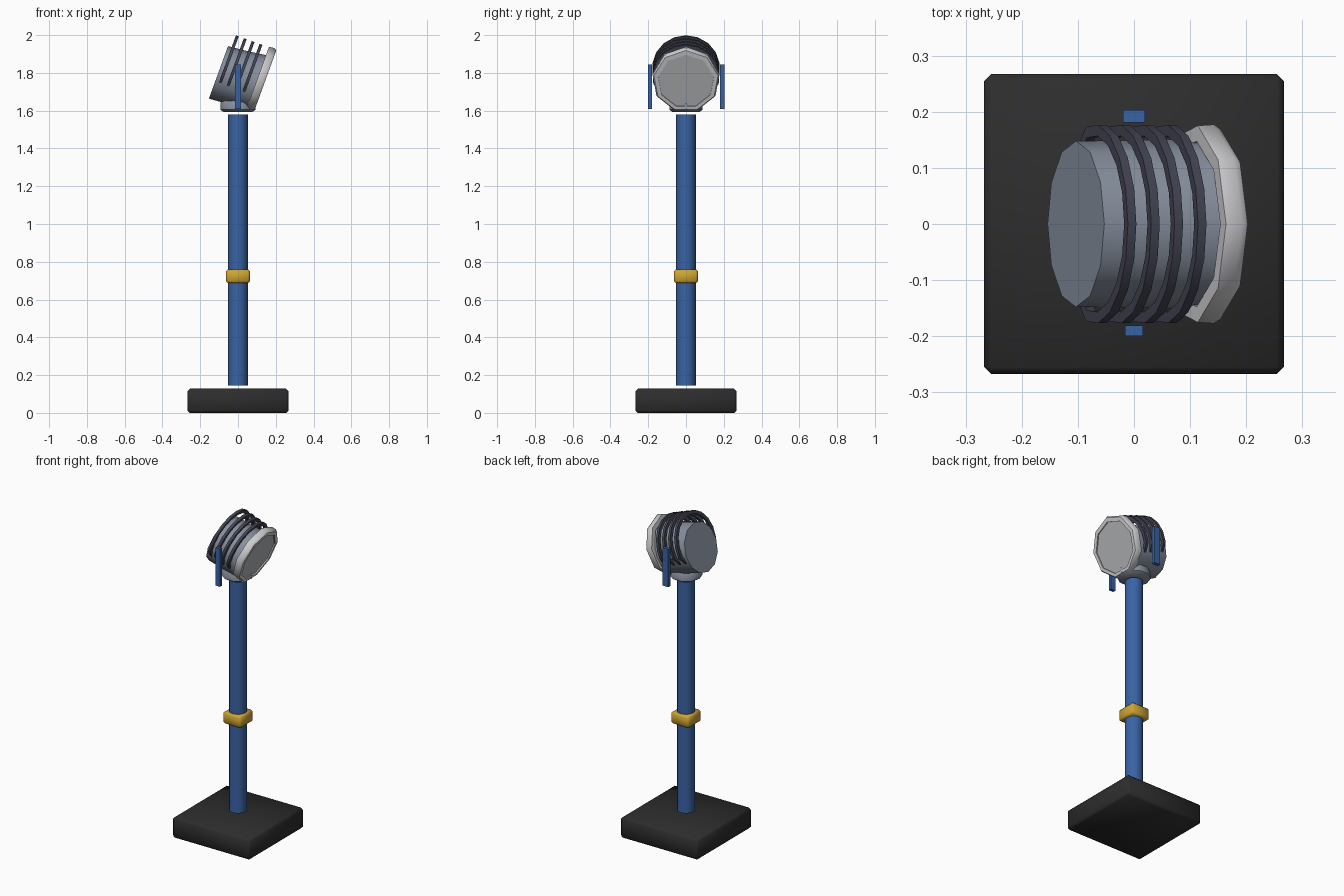
import bpy, bmesh, math
from mathutils import Vector

if "Cube" in bpy.data.objects:
    bpy.data.objects.remove(bpy.data.objects["Cube"])

def mat(name, c):
    m = bpy.data.materials.new(name)
    m.diffuse_color = (*c, 1)
    m.use_nodes = True
    m.node_tree.nodes["Principled BSDF"].inputs["Base Color"].default_value = m.diffuse_color
    return m

BLACK = mat("base black", (0.026, 0.026, 0.026))
BLUE = mat("pole blue", (0.04, 0.125, 0.37))
GOLD = mat("collar gold", (0.62, 0.38, 0.035))
GREY = mat("housing grey", (0.24, 0.275, 0.34))
SLATE = mat("fin slate", (0.055, 0.058, 0.085))
SILVER = mat("rim silver", (0.62, 0.62, 0.64))
GLASS = mat("lens grey", (0.44, 0.45, 0.47))

TILT = math.radians(20)
AXIS = Vector((math.cos(TILT), 0, -math.sin(TILT)))
UP = Vector((math.sin(TILT), 0, math.cos(TILT)))
SIDE = Vector((0, 1, 0))
HEAD = Vector((0, 0, 1.78))

def head_pt(a, r, t, u=0.0):
    """Point in the tilted head: a along the axis, r and t polar, u lifts the centre."""
    return HEAD + AXIS * a + UP * (u + r * math.cos(t)) + SIDE * (r * math.sin(t))

def upright_pt(z, r, t, u=0.0):
    return Vector((r * math.cos(t), r * math.sin(t), z))

def finish(bm, name, material, angle=40):
    bmesh.ops.recalc_face_normals(bm, faces=bm.faces)
    me = bpy.data.meshes.new(name)
    bm.to_mesh(me)
    bm.free()
    me.materials.append(material)
    ob = bpy.data.objects.new(name, me)
    bpy.context.collection.objects.link(ob)
    bpy.ops.object.select_all(action='DESELECT')
    ob.select_set(True)
    bpy.context.view_layer.objects.active = ob
    bpy.ops.object.shade_smooth_by_angle(angle=math.radians(angle))
    return ob

def loft(name, profile, n, material, pt, closed=False, start=0.0, angle=40):
    """Sweep (distance, radius, lift) rings; closed joins last ring to first."""
    bm = bmesh.new()
    rings = [[bm.verts.new(pt(p[0], p[1], start + 2 * math.pi * i / n, p[2] if len(p) > 2 else 0))
              for i in range(n)] for p in profile]
    pairs = list(zip(rings, rings[1:]))
    if closed:
        pairs.append((rings[-1], rings[0]))
    else:
        bm.faces.new(rings[0])
        bm.faces.new(rings[-1])
    for r0, r1 in pairs:
        for i in range(n):
            j = (i + 1) % n
            bm.faces.new((r0[i], r0[j], r1[j], r1[i]))
    return finish(bm, name, material, angle)

def box(name, lo, hi, material, bevel=0.0):
    bm = bmesh.new()
    bmesh.ops.create_cube(bm, size=1)
    lo, hi = Vector(lo), Vector(hi)
    for v in bm.verts:
        v.co = Vector([(l + h) / 2 + c * (h - l) for c, l, h in zip(v.co, lo, hi)])
    if bevel:
        bmesh.ops.bevel(bm, geom=bm.edges[:], offset=bevel, segments=1, affect='EDGES')
    return finish(bm, name, material, 50 if bevel else 30)

# stand: base slab, pole and clamp collar
box("base", (-0.267, -0.267, 0), (0.267, 0.267, 0.128), BLACK, 0.012)
loft("pole", [(0.145, 0.052), (1.58, 0.052)], 12, BLUE, upright_pt)
box("collar", (-0.063, -0.063, 0.687), (0.063, 0.063, 0.76), GOLD, 0.01)

# swivel knuckle under the head
loft("swivel", [(1.593, 0.075), (1.605, 0.093), (1.64, 0.093), (1.67, 0.07)], 10, GREY, upright_pt)

# yoke arms on both sides
box("yoke_front", (-0.016, -0.2, 1.61), (0.016, -0.181, 1.845), BLUE)
box("yoke_back", (-0.02, 0.181, 1.61), (0.02, 0.203, 1.845), BLUE)

# lamp housing
loft("housing", [(-0.105, 0.148, -0.014), (0.0, 0.149, -0.005), (0.115, 0.152, 0.008)],
     12, GREY, head_pt, angle=50)

# front rim and lens
loft("rim", [(0.1, 0.150, 0.025), (0.1, 0.178, 0.027), (0.13, 0.180, 0.028),
             (0.143, 0.172, 0.028), (0.143, 0.150, 0.025)], 9, SILVER, head_pt, True)
loft("lens", [(0.118, 0.152, 0.025), (0.136, 0.152, 0.025)], 9, GLASS, head_pt)

# cooling fins: open hoops over the housing
def fin(name, a, seg=12, sweep=math.radians(124), w=0.008):
    bm = bmesh.new()
    rows = []
    for i in range(seg + 1):
        t = -sweep + 2 * sweep * i / seg
        ro, ri = (0.16, 0.142) if i in (0, seg) else (0.178, 0.158)
        rows.append([bm.verts.new(head_pt(a + da, r, t, 0.024))
                     for da, r in ((-w, ri), (w, ri), (w, ro), (-w, ro))])
    for r0, r1 in zip(rows, rows[1:]):
        for k in range(4):
            m = (k + 1) % 4
            bm.faces.new((r0[k], r0[m], r1[m], r1[k]))
    bm.faces.new(rows[0])
    bm.faces.new(rows[-1])
    finish(bm, name, SLATE)

for k in range(4):
    fin(f"cooling_fin_{k + 1}", -0.077 + 0.0443 * k)
